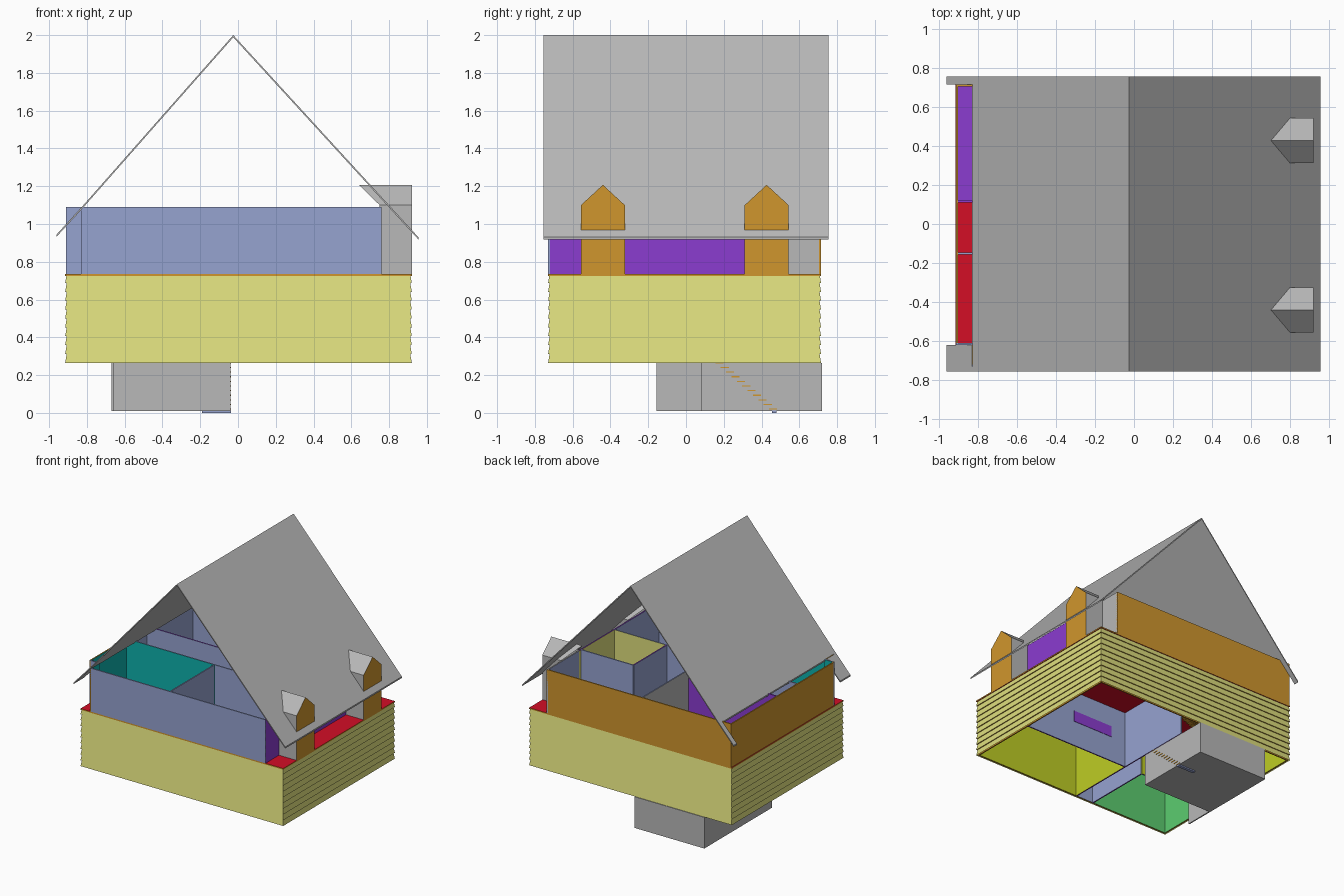
import bpy, bmesh, math

if "Cube" in bpy.data.objects:
    bpy.data.objects.remove(bpy.data.objects["Cube"])


def colour(name, r, g, b):
    m = bpy.data.materials.new(name)
    lin = [((c / 255 + 0.055) / 1.055) ** 2.4 if c > 10 else c / 3295 for c in (r, g, b)]
    m.diffuse_color = (*lin, 1)
    m.use_nodes = True
    m.node_tree.nodes["Principled BSDF"].inputs["Base Color"].default_value = m.diffuse_color
    return m


GRAY = colour("roof_gray", 184, 184, 184)
STRAW = colour("siding_straw", 222, 222, 125)
ORANGE = colour("timber_orange", 208, 150, 45)
BLUE = colour("wall_blue", 150, 163, 208)
PURPLE = colour("wall_purple", 139, 60, 208)
RED = colour("floor_red", 212, 14, 38)
TEAL = colour("wall_teal", 13, 178, 174)
GREEN = colour("wall_green", 92, 205, 112)
LIME = colour("wall_lime", 190, 205, 36)


def finish(name, bm, mats):
    me = bpy.data.meshes.new(name)
    bm.to_mesh(me)
    bm.free()
    for m in mats:
        me.materials.append(m)
    ob = bpy.data.objects.new(name, me)
    bpy.context.collection.objects.link(ob)
    return ob


AXES = {"E": (1, 0, 0), "W": (-1, 0, 0), "N": (0, 1, 0), "S": (0, -1, 0), "T": (0, 0, 1), "B": (0, 0, -1)}


def box(name, x, y, z, base, **sides):
    """Box from ranges; sides such as E= or T= override the colour of that face."""
    bm = bmesh.new()
    bmesh.ops.create_cube(bm, size=1)
    for v in bm.verts:
        v.co = [r[0] if c < 0 else r[1] for c, r in zip(v.co, (x, y, z))]
    bm.normal_update()
    mats = [base]
    for key, m in sides.items():
        if m not in mats:
            mats.append(m)
        for f in bm.faces:
            if sum(a * b for a, b in zip(f.normal, AXES[key])) > 0.9:
                f.material_index = mats.index(m)
    return finish(name, bm, mats)


def slab(name, profile, y0, y1, mat):
    """Extrude an x-z profile along y."""
    bm = bmesh.new()
    a = [bm.verts.new((x, y0, z)) for x, z in profile]
    b = [bm.verts.new((x, y1, z)) for x, z in profile]
    bm.faces.new(a)
    bm.faces.new(b[::-1])
    for i in range(len(a)):
        j = (i + 1) % len(a)
        bm.faces.new((a[j], a[i], b[i], b[j]))
    bmesh.ops.recalc_face_normals(bm, faces=bm.faces)
    return finish(name, bm, [mat])


X0, X1, Y0, Y1 = -0.915, 0.92, -0.73, 0.715
Z0, Z1, Z2 = 0.265, 0.735, 1.09
T = 0.01

# Clapboard siding: tilted courses with orange undersides
bm = bmesh.new()
n = 10
rings = []
for i in range(n):
    for inset, z in ((0, Z0 + (Z1 - Z0) * i / n), (0.008, Z0 + (Z1 - Z0) * (i + 1) / n)):
        rings.append([bm.verts.new(p) for p in (
            (X0 + inset, Y0 + inset, z), (X1 - inset, Y0 + inset, z),
            (X1 - inset, Y1 - inset, z), (X0 + inset, Y1 - inset, z))])
for k in range(len(rings) - 1):
    for i in range(4):
        j = (i + 1) % 4
        f = bm.faces.new((rings[k][i], rings[k][j], rings[k + 1][j], rings[k + 1][i]))
        f.material_index = k % 2
finish("clapboard_siding", bm, [STRAW, ORANGE])

# Ground floor outer walls, coloured on the room side
low = (Z0, Z1 - T)
i0, i1, j0, j1 = X0 + T, X1 - T, Y0 + T, Y1 - T
for nm, a, b, m in (("left", i0, -0.2, GREEN), ("hall", -0.2, -0.04, BLUE), ("right", -0.04, i1, LIME)):
    box("ground_front_wall_" + nm, (a, b), (j0, j0 + T), low, ORANGE, N=m)
box("ground_left_wall_front", (i0, i0 + T), (j0, -0.15), low, ORANGE, E=GREEN)
box("ground_left_wall_back", (i0, i0 + T), (-0.15, j1), low, ORANGE, E=LIME)
box("ground_right_wall", (i1 - T, i1), (j0, j1), low, ORANGE, W=LIME)
box("ground_back_wall", (i0, i1), (j1 - T, j1), low, ORANGE, S=LIME)

# Ground floor partitions
box("ground_cross_wall_right", (-0.04, i1), (-0.155, -0.145), low, BLUE, S=LIME, B=PURPLE)
box("ground_cross_wall_left", (i0, -0.2), (-0.155, -0.145), low, LIME, S=GREEN, B=PURPLE)
box("hall_wall_right_front", (-0.045, -0.035), (j0, -0.15), low, BLUE, E=LIME, B=PURPLE)
box("hall_wall_right_back", (-0.045, -0.035), (-0.15, 0.5), low, BLUE, B=PURPLE)
box("hall_wall_left_front", (-0.205, -0.195), (j0, -0.15), low, BLUE, W=GREEN, B=PURPLE)
box("fireplace_recess", (0.1, 0.46), (-0.146, -0.142), (0.47, 0.56), PURPLE)

# Upper floor
box("upper_floor", (X0, X1), (Y0, Y1), (Z1 - T, Z1), ORANGE, T=RED, B=RED)
box("back_room_floor", (-0.9, -0.1), (0.11, 0.705), (Z1, Z1 + 0.004), PURPLE)

# Upper outer walls (front left corner is notched)
up = (Z1, Z2)
box("upper_front_wall_left", (-0.83, -0.1), (Y0, Y0 + T), up, BLUE, N=TEAL)
box("upper_front_wall_right", (-0.1, 0.76), (Y0, Y0 + T), up, BLUE)
box("corner_notch_side", (-0.83, -0.82), (Y0, -0.62), up, ORANGE, E=TEAL)
box("corner_notch_front", (-0.91, -0.82), (-0.62, -0.61), up, BLUE, N=TEAL)
box("upper_left_wall_front", (-0.91, -0.9), (-0.62, -0.15), up, ORANGE, E=TEAL)
box("upper_left_wall_back", (-0.91, -0.9), (-0.15, Y1), up, ORANGE, E=BLUE)
box("upper_back_wall", (-0.91, 0.76), (Y1 - T, Y1), up, ORANGE, S=BLUE)
for nm, a, b, outer, inner in (("front", Y0, -0.145, PURPLE, BLUE), ("middle", -0.145, 0.31, PURPLE, STRAW),
                               ("back", 0.31, Y1, GRAY, BLUE)):
    box("upper_right_wall_" + nm, (0.75, 0.76), (a, b), up, outer, W=inner)

# Upper partitions
box("upper_cross_wall_left", (-0.9, -0.1), (-0.155, -0.145), up, BLUE, S=TEAL)
box("upper_cross_wall_middle", (-0.1, 0.28), (-0.155, -0.145), up, BLUE)
box("upper_cross_wall_right", (0.28, 0.75), (-0.155, -0.145), up, BLUE, N=STRAW)
box("upper_front_divider", (-0.112, -0.102), (Y0 + T, -0.15), up, BLUE, W=TEAL)
box("corridor_wall", (-0.9, -0.1), (0.11, 0.12), up, BLUE, N=PURPLE, T=PURPLE)
box("stairwell_wall", (-0.105, -0.095), (0.11, 0.705), up, BLUE, W=GRAY)
box("straw_room_side", (0.275, 0.285), (-0.145, 0.28), up, BLUE, E=STRAW, T=PURPLE)
box("straw_room_back", (0.28, 0.75), (0.275, 0.285), up, BLUE, S=STRAW)

# Basement
cellar = (0.01, Z0)
box("basement_floor", (-0.67, -0.04), (0.08, 0.72), (0.01, 0.018), GRAY)
box("basement_left_wall", (-0.67, -0.66), (-0.155, 0.72), cellar, GRAY)
box("basement_right_wall", (-0.05, -0.04), (0.08, 0.72), cellar, GRAY)
box("basement_back_wall", (-0.67, -0.04), (0.71, 0.72), cellar, GRAY)
box("basement_front_wall", (-0.67, -0.04), (0.08, 0.09), cellar, GRAY)

# Stairs: treads rising towards the front
for i in range(11):
    y, z = 0.465 - 0.0285 * i, 0.02 + 0.0245 * i
    box("basement_tread", (-0.19, -0.037), (y - 0.025, y + 0.018), (z - 0.003, z + 0.003), ORANGE)
    y, z = 0.6 - 0.035 * i, 0.3 + 0.039 * i
    box("upper_tread", (-0.19, -0.05), (y - 0.022, y + 0.022), (z - 0.003, z + 0.003), ORANGE)
box("stair_foot", (-0.19, -0.038), (0.455, 0.48), (0, 0.012), BLUE)

# Main roof; the left slope is cut back where the upper wall stands out
RIDGE, H = -0.025, 0.012


def slope(name, a, b, y0, y1):
    slab(name, [a, b, (b[0], b[1] - H), (a[0], a[1] - H)], y0, y1, GRAY)


slope("roof_right", (RIDGE, 2), (0.955, 0.93), -0.755, 0.755)
slope("roof_left", (RIDGE, 2), (-0.83, 1.087), -0.755, 0.755)
for nm, a, b in (("front", -0.755, -0.62), ("back", 0.715, 0.755)):
    slope("roof_left_eave_" + nm, (-0.83, 1.087), (-0.96, 0.945), a, b)

# Dormers: orange gable front, gray sides and roof running back into the slope
for nm, c in (("front", -0.44), ("back", 0.427)):
    bm = bmesh.new()
    outline = [(-0.116, Z1, 0.76), (0.116, Z1, 0.76), (0.116, 1.1, 0.75), (0, 1.207, 0.64), (-0.116, 1.1, 0.75)]
    fr = [bm.verts.new((0.92, c + y, z)) for y, z, _ in outline]
    bk = [bm.verts.new((xb, c + y, z)) for y, z, xb in outline]
    bm.faces.new(fr).material_index = 1
    for i in range(1, 5):
        j = (i + 1) % 5
        bm.faces.new((fr[i], bk[i], bk[j], fr[j]))
    finish("dormer_" + nm, bm, [GRAY, ORANGE])
